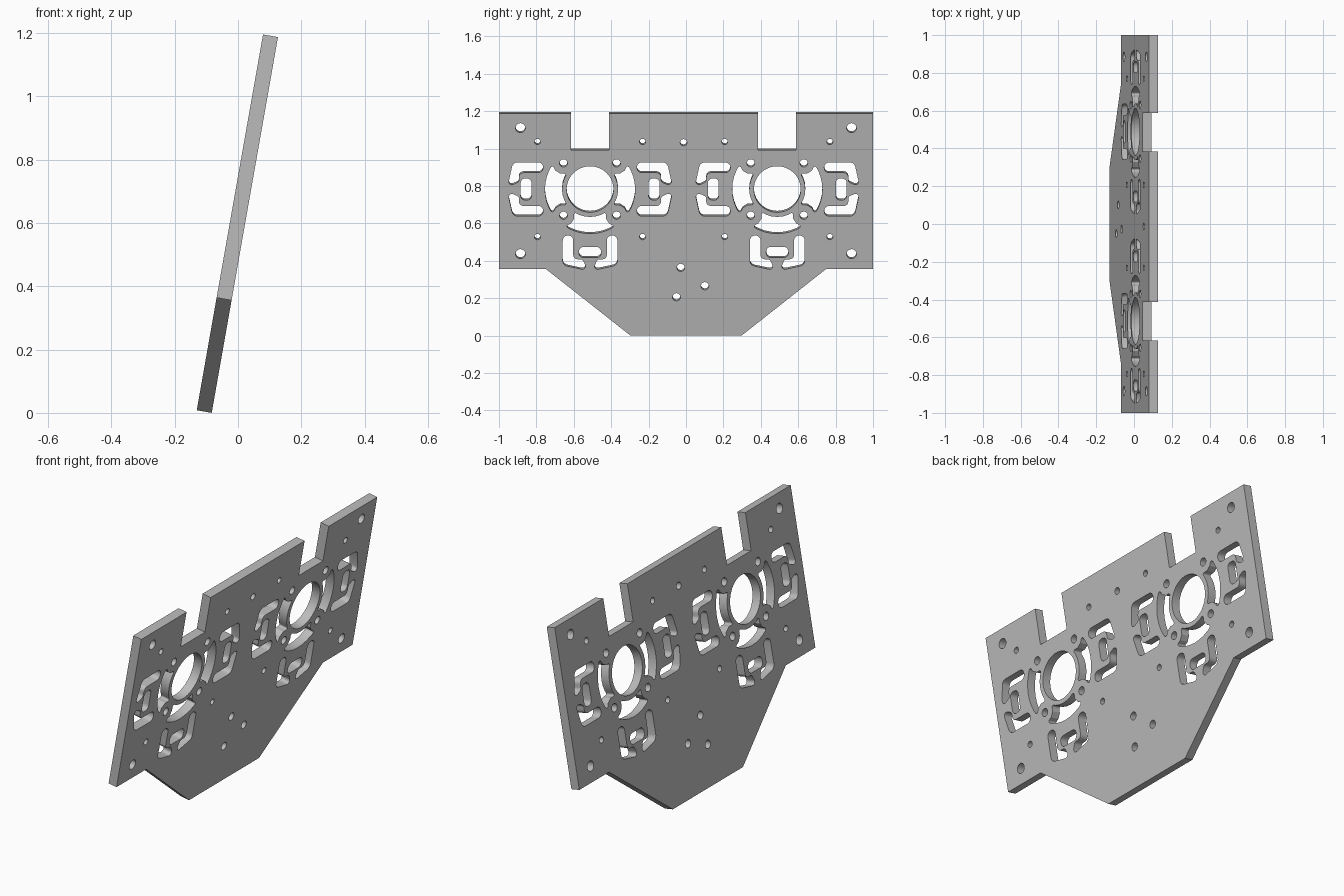
import bpy, bmesh, math
from mathutils import Vector, Matrix

if "Cube" in bpy.data.objects:
    bpy.data.objects.remove(bpy.data.objects["Cube"])

TILT = math.radians(10)
C, S = math.cos(TILT), math.sin(TILT)
HALF = 0.024            # half the plate thickness
loops = []              # outline and every cutout, in plate coordinates


def circle(x, y, r, n=32):
    loops.append([Vector((x + r * math.cos(2 * math.pi * i / n),
                          y + r * math.sin(2 * math.pi * i / n))) for i in range(n)])


def fillet(pts, steps=5):
    """Round the corners of (x, y, radius) points."""
    out = []
    n = len(pts)
    for i, (x, y, r) in enumerate(pts):
        p = Vector((x, y))
        if r == 0:
            out.append(p)
            continue
        a = Vector(pts[i - 1][:2]) - p
        b = Vector(pts[(i + 1) % n][:2]) - p
        half = a.angle(b) / 2
        t = min(r / math.tan(half), 0.48 * a.length, 0.48 * b.length)
        p0, p1 = p + a.normalized() * t, p + b.normalized() * t
        r = t * math.tan(half)
        c = p + (a.normalized() + b.normalized()).normalized() * (r / math.sin(half))
        v0, v1 = p0 - c, p1 - c
        sweep = v0.angle_signed(v1)
        for k in range(steps + 1):
            out.append(c + Matrix.Rotation(-sweep * k / steps, 2) @ v0)
    return out


# Cutout shapes around a motor hole, pointing to -x from its centre
def arc_slot():
    ro, ri, rm, rc, h = 0.241, 0.150, 0.200, 0.059, math.radians(33.5)
    pts = []
    for i in range(9):                                  # outer arc
        a = math.pi - h + 2 * h * i / 8
        pts.append((ro * math.cos(a), ro * math.sin(a), 0.02 if i in (0, 8) else 0))

    def relief(sign):                                   # curve around screw hole
        cx, cy = -rm * math.cos(math.pi / 4), sign * rm * math.sin(math.pi / 4)
        res = []
        for d in (192, 222, 252, 282):
            a = math.radians(d)
            res.append((cx + rc * math.cos(a), cy + sign * rc * math.sin(a), 0))
        return res

    h2 = math.radians(34.5)
    pts += relief(-1)[1:3]
    for i in range(7):                                  # inner arc
        a = math.pi + h2 - 2 * h2 * i / 6
        pts.append((ri * math.cos(a), ri * math.sin(a), 0.012 if i in (0, 6) else 0))
    pts += relief(1)[1:3][::-1]
    return fillet(pts)


def bracket_slot(s):
    return fillet([(-0.412, s * 0.146, 0.03), (-0.251, s * 0.146, 0.026),
                   (-0.251, s * 0.090, 0.026), (-0.380, s * 0.090, 0.03),
                   (-0.380, s * 0.040, 0.018), (-0.441, s * 0.013, 0.02)])


def middle_slot():
    return fillet([(-0.371, -0.059, 0.024), (-0.313, -0.059, 0.024),
                   (-0.313, 0.059, 0.024), (-0.371, 0.059, 0.024)])


# Plate outline with two top notches and tapered bottom
TOP, NOTCH, SHOULDER = 1.205, 1.007, 0.361
loops.append([Vector(p) for p in (
    (-0.297, 0), (0.297, 0), (0.749, SHOULDER), (1, SHOULDER), (1, TOP),
    (0.588, TOP), (0.588, NOTCH), (0.384, NOTCH), (0.384, TOP),
    (-0.412, TOP), (-0.412, NOTCH), (-0.616, NOTCH), (-0.616, TOP),
    (-1, TOP), (-1, SHOULDER), (-0.749, SHOULDER))])

# Two motor mounts
for cx in (-0.513, 0.488):
    cy = 0.794
    circle(cx, cy, 0.125, 64)
    for sx in (-1, 1):
        for sy in (-1, 1):
            circle(cx + sx * 0.142, cy + sy * 0.142, 0.021)
            circle(cx + sx * 0.281, cy + sy * 0.258, 0.016)
    for turn in (0, 90, 180):                           # left, bottom, right
        rot = Matrix.Rotation(math.radians(turn), 2)
        for shape in (arc_slot(), bracket_slot(1), bracket_slot(-1), middle_slot()):
            loops.append([rot @ p + Vector((cx, cy)) for p in shape])

# Corner, top centre and lower screw holes
for x in (-0.885, 0.885):
    for y in (0.443, 1.127):
        circle(x, y, 0.026)
circle(-0.013, 1.048, 0.018)
for x, y in ((-0.028, 0.369), (0.101, 0.269), (-0.051, 0.209)):
    circle(x, y, 0.021)

# Filled, extruded profile turned into a mesh
curve = bpy.data.curves.new("plate_profile", 'CURVE')
curve.dimensions = '2D'
curve.fill_mode = 'BOTH'
curve.extrude = HALF
for pts in loops:
    sp = curve.splines.new('POLY')
    sp.points.add(len(pts) - 1)
    for q, p in zip(sp.points, pts):
        q.co = (p.x, p.y, 0, 1)
    sp.use_cyclic_u = True
plate = bpy.data.objects.new("mounting_plate", curve)
bpy.context.collection.objects.link(plate)
bpy.context.view_layer.objects.active = plate
plate.select_set(True)
bpy.ops.object.convert(target='MESH')
plate = bpy.context.object

# Lean the plate back and clean the mesh
lean = Matrix(((0, S, C, -0.083 - HALF * C),
               (1, 0, 0, 0),
               (0, C, -S, HALF * S),
               (0, 0, 0, 1)))
bm = bmesh.new()
bm.from_mesh(plate.data)
bmesh.ops.remove_doubles(bm, verts=bm.verts, dist=1e-5)
bm.transform(lean)
bmesh.ops.recalc_face_normals(bm, faces=bm.faces)
bm.to_mesh(plate.data)
bm.free()

grey = bpy.data.materials.new("light_grey")
grey.diffuse_color = (0.5, 0.5, 0.5, 1)
grey.use_nodes = True
grey.node_tree.nodes["Principled BSDF"].inputs["Base Color"].default_value = grey.diffuse_color
plate.data.materials.clear()
plate.data.materials.append(grey)
bpy.ops.object.shade_smooth_by_angle(angle=math.radians(30))
